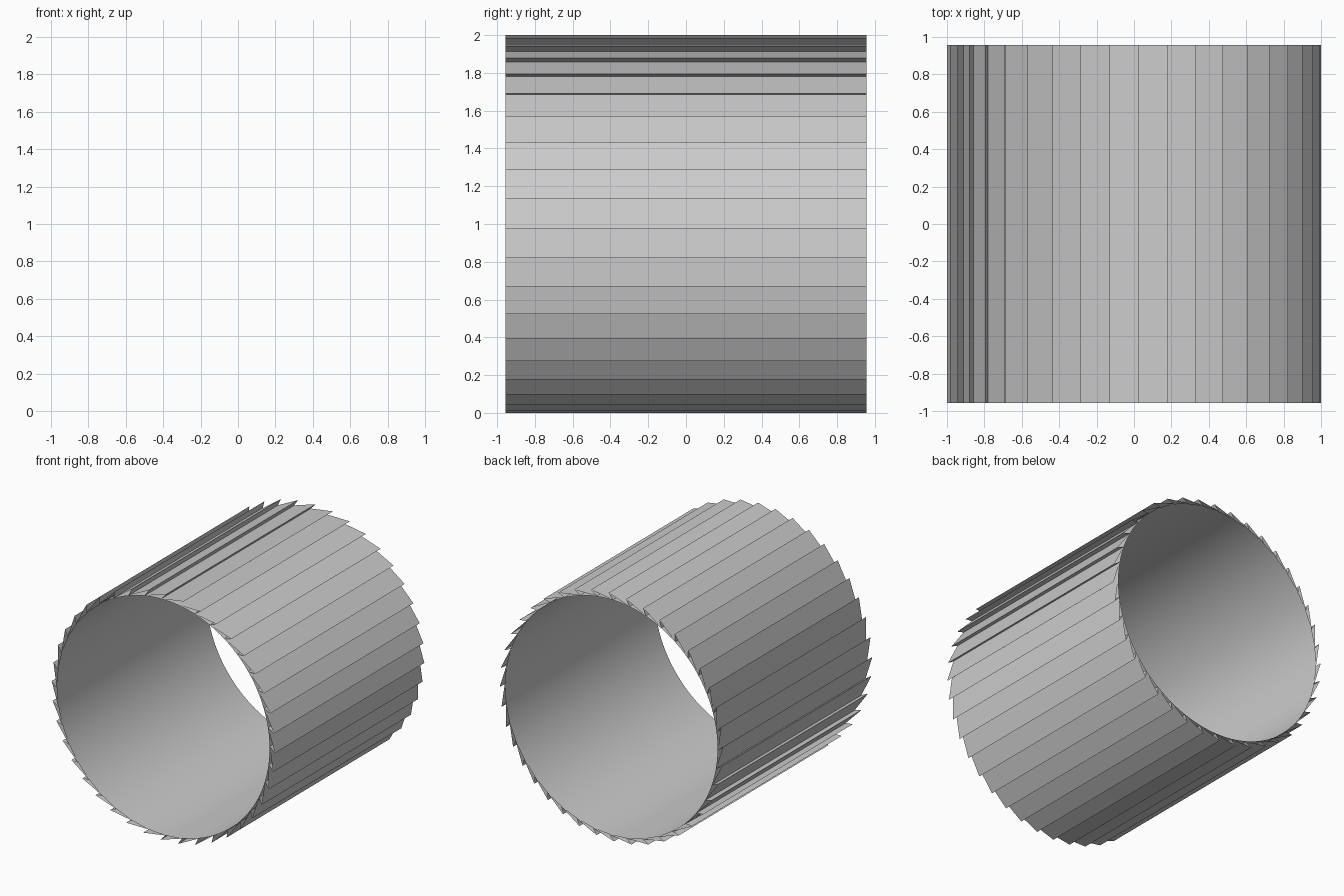
import bpy, bmesh
from math import cos, sin, radians, tau

if "Cube" in bpy.data.objects:
    bpy.data.objects.remove(bpy.data.objects["Cube"])

HALF = 0.956       # half length along y
TEETH = 40
START = radians(-1.4)
STEP = tau / TEETH
UNDERCUT = radians(2.4)   # roots sit slightly behind the overhanging tips
R_TIP, R_ROOT, R_BORE = 1.0, 0.954, 0.952


def open_tube(name, polar, inward=False, smooth=False):
    """Open-ended tube along y from a closed list of (angle, radius)."""
    bm = bmesh.new()
    rings = [[bm.verts.new((r * cos(a), y, 1 + r * sin(a))) for a, r in polar]
             for y in (-HALF, HALF)]
    n = len(polar)
    for i in range(n):
        j = (i + 1) % n
        quad = [rings[0][i], rings[0][j], rings[1][j], rings[1][i]]
        if inward:
            quad.reverse()
        f = bm.faces.new(quad)
        f.smooth = smooth
    mesh = bpy.data.meshes.new(name)
    bm.to_mesh(mesh)
    bm.free()
    obj = bpy.data.objects.new(name, mesh)
    bpy.context.collection.objects.link(obj)
    return obj


# outer saw-tooth skin: root, overhanging tip, then slope to the next root
teeth = []
for k in range(TEETH):
    a = START + k * STEP
    teeth += [(a + UNDERCUT, R_ROOT), (a, R_TIP)]
open_tube("ratchet_teeth", teeth)

# smooth inner bore, open at both ends
SEG = 120
open_tube("inner_bore", [(START + UNDERCUT + i * tau / SEG, R_BORE) for i in range(SEG)],
          inward=True, smooth=True)
